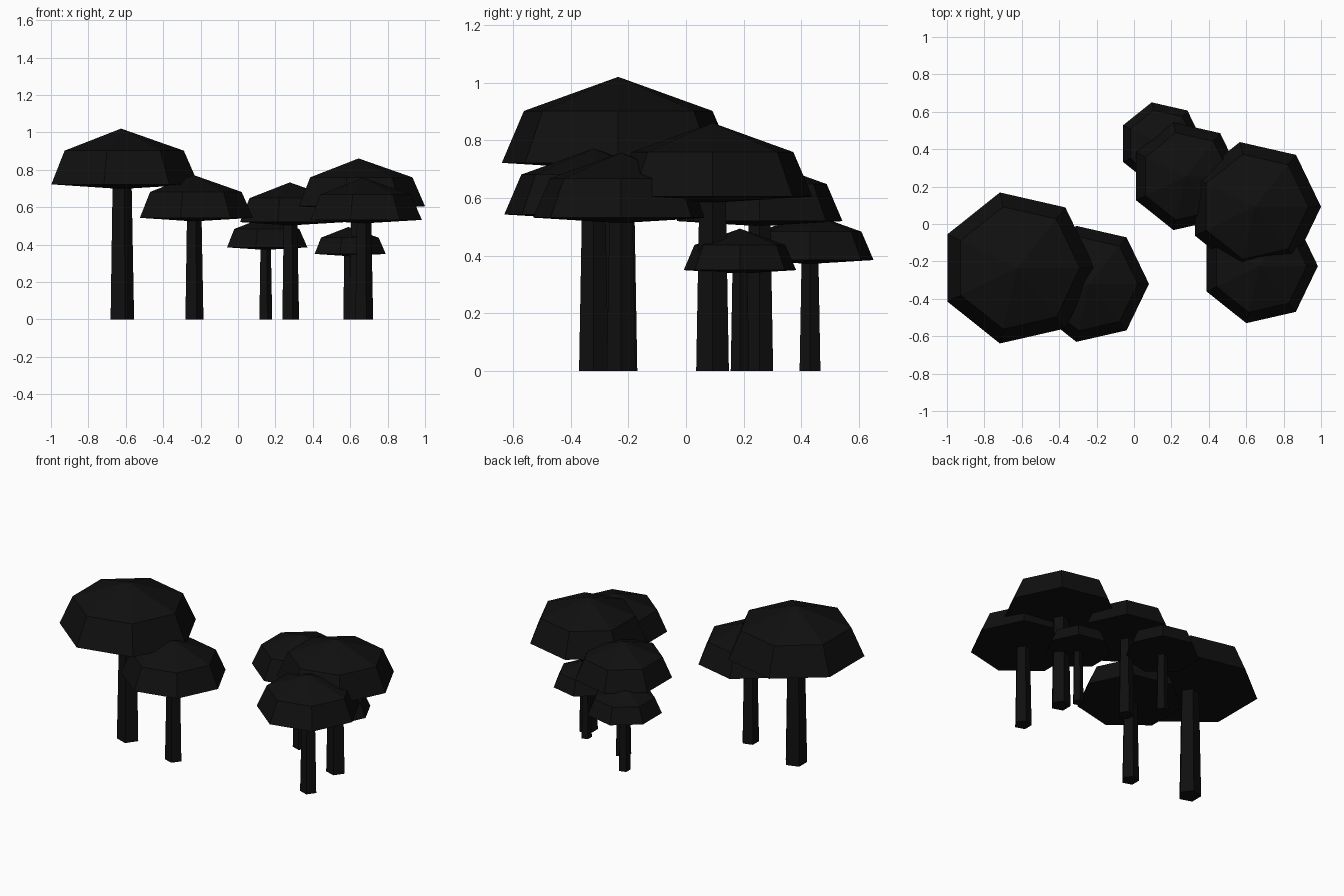
import bpy, bmesh, math

if "Cube" in bpy.data.objects:
    bpy.data.objects.remove(bpy.data.objects["Cube"])

black = bpy.data.materials.new("soft black")
black.diffuse_color = (0.005, 0.005, 0.005, 1)
black.use_nodes = True
black.node_tree.nodes["Principled BSDF"].inputs["Base Color"].default_value = black.diffuse_color


def lathe(name, sides, profile):
    """Flat-faced revolve of (radius, z) points; radius 0 makes a single tip."""
    bm = bmesh.new()
    rings = []
    for r, z in profile:
        n = sides if r > 0 else 1
        rings.append([bm.verts.new((r * math.cos(math.tau * i / sides),
                                    r * math.sin(math.tau * i / sides), z)) for i in range(n)])
    for a, b in zip(rings, rings[1:]):
        for i in range(sides):
            j = (i + 1) % sides
            quad = [a[i % len(a)], a[j % len(a)], b[j % len(b)], b[i % len(b)]]
            bm.faces.new(list(dict.fromkeys(quad)))
    # close open ends
    if len(rings[0]) > 1:
        bm.faces.new(rings[0][::-1])
    if len(rings[-1]) > 1:
        bm.faces.new(rings[-1])
    bmesh.ops.recalc_face_normals(bm, faces=bm.faces)
    mesh = bpy.data.meshes.new(name)
    bm.to_mesh(mesh)
    bm.free()
    mesh.materials.append(black)
    obj = bpy.data.objects.new(name, mesh)
    bpy.context.collection.objects.link(obj)
    return obj


def mushroom(label, x, y, radius, rim_z):
    # seven-sided cap: shallow underside, rim, shoulder, tip
    cap = lathe(label + "_cap", 7, [(0, rim_z - 0.06 * radius),
                                    (radius, rim_z),
                                    (0.81 * radius, rim_z + 0.435 * radius),
                                    (0, rim_z + 0.72 * radius)])
    # five-sided tapered stem
    stem = lathe(label + "_stem", 5, [(0.168 * radius, 0),
                                      (0.135 * radius, rim_z + 0.05 * radius)])
    for part in (cap, stem):
        part.location = (x, y, 0)


# label, x, y, cap radius, rim height
for spec in [("tallest", -0.625, -0.235, 0.414, 0.722),
             ("left_front", -0.238, -0.32, 0.318, 0.543),
             ("right_tall", 0.645, 0.092, 0.355, 0.605),
             ("right_front", 0.67, -0.225, 0.313, 0.532),
             ("middle", 0.277, 0.255, 0.295, 0.52),
             ("back_small", 0.145, 0.43, 0.226, 0.385),
             ("smallest", 0.59, 0.187, 0.20, 0.35)]:
    mushroom(*spec)
